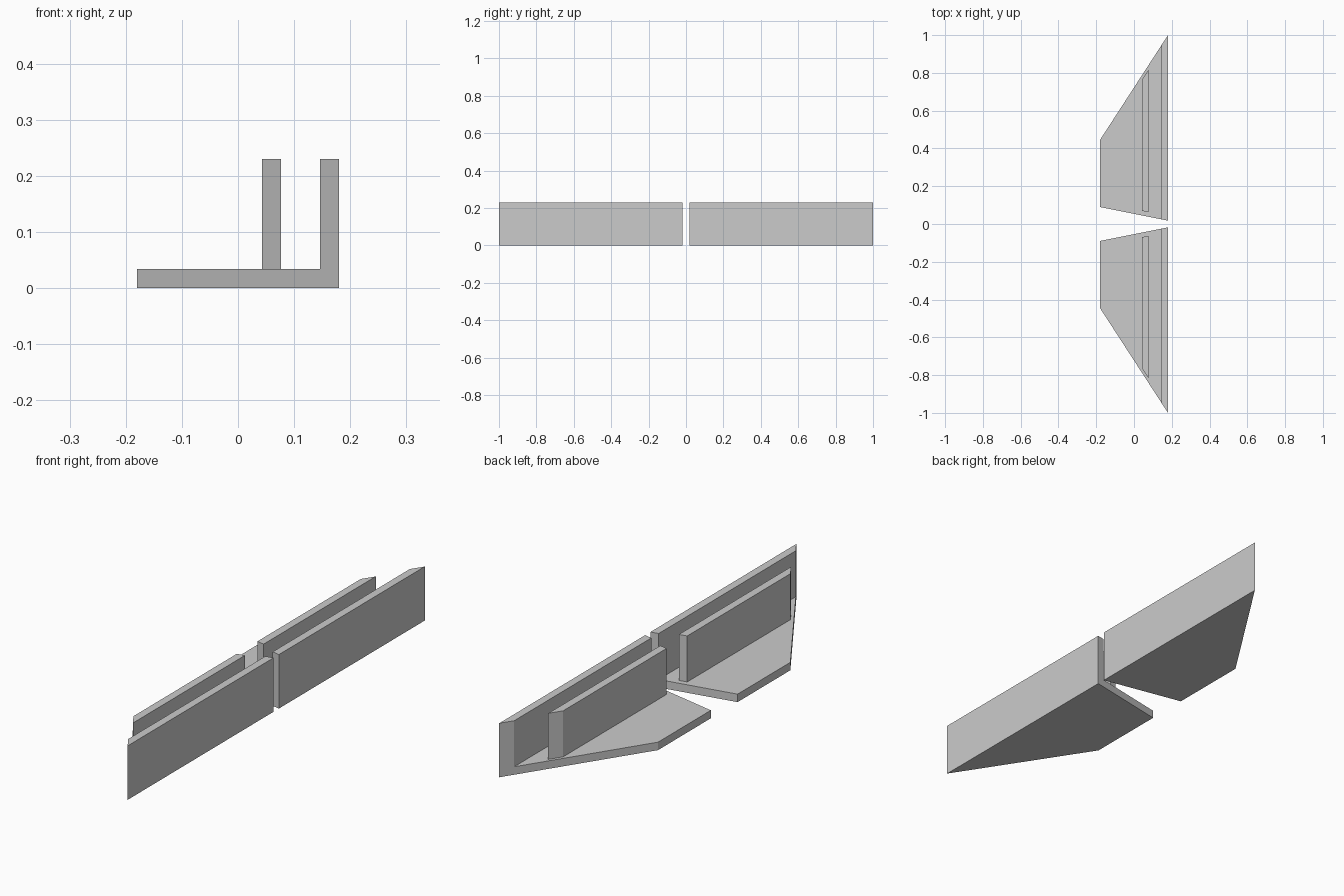
import bpy
import bmesh

cube = bpy.data.objects.get("Cube")
if cube:
    bpy.data.objects.remove(cube, do_unlink=True)

grey = bpy.data.materials.new("light_grey")
grey.use_nodes = True
grey.diffuse_color = (0.6, 0.6, 0.6, 1)
grey.node_tree.nodes["Principled BSDF"].inputs["Base Color"].default_value = (0.6, 0.6, 0.6, 1)

HALF_WIDTH = 0.18
PLATE = 0.034
HEIGHT = 0.23
INNER = (0.09, 0.018)    # y of the slanted edge near the gap, at -x and +x
OUTER = (0.445, 1.0)     # y of the slanted outer edge, at -x and +x


def edge_y(edge, x):
    t = (x + HALF_WIDTH) / (2 * HALF_WIDTH)
    return edge[0] + (edge[1] - edge[0]) * t


def extrude_outline(name, points, z0, z1):
    bm = bmesh.new()
    face = bm.faces.new([bm.verts.new((x, y, z0)) for x, y in points])
    top = bmesh.ops.extrude_face_region(bm, geom=[face])["geom"]
    verts = [g for g in top if isinstance(g, bmesh.types.BMVert)]
    bmesh.ops.translate(bm, verts=verts, vec=(0, 0, z1 - z0))
    bmesh.ops.recalc_face_normals(bm, faces=bm.faces)
    mesh = bpy.data.meshes.new(name)
    bm.to_mesh(mesh)
    bm.free()
    mesh.materials.append(grey)
    obj = bpy.data.objects.new(name, mesh)
    bpy.context.collection.objects.link(obj)


def slab(name, side, x0, x1, z0, z1, inset=0.0):
    """Slab between x0 and x1 whose ends follow the slanted edges."""
    points = [(x0, edge_y(INNER, x0) + inset), (x1, edge_y(INNER, x1) + inset),
              (x1, edge_y(OUTER, x1) - inset), (x0, edge_y(OUTER, x0) - inset)]
    extrude_outline(name, [(x, side * y) for x, y in points], z0, z1)


# Two mirrored brackets: base plate, long outer wall, shorter inner wall
for label, side in (("front", -1), ("back", 1)):
    slab(label + "_base_plate", side, -HALF_WIDTH, HALF_WIDTH, 0, PLATE)
    slab(label + "_outer_wall", side, HALF_WIDTH - PLATE, HALF_WIDTH, PLATE, HEIGHT)
    slab(label + "_inner_wall", side, 0.043, 0.077, PLATE, HEIGHT, 0.024)
